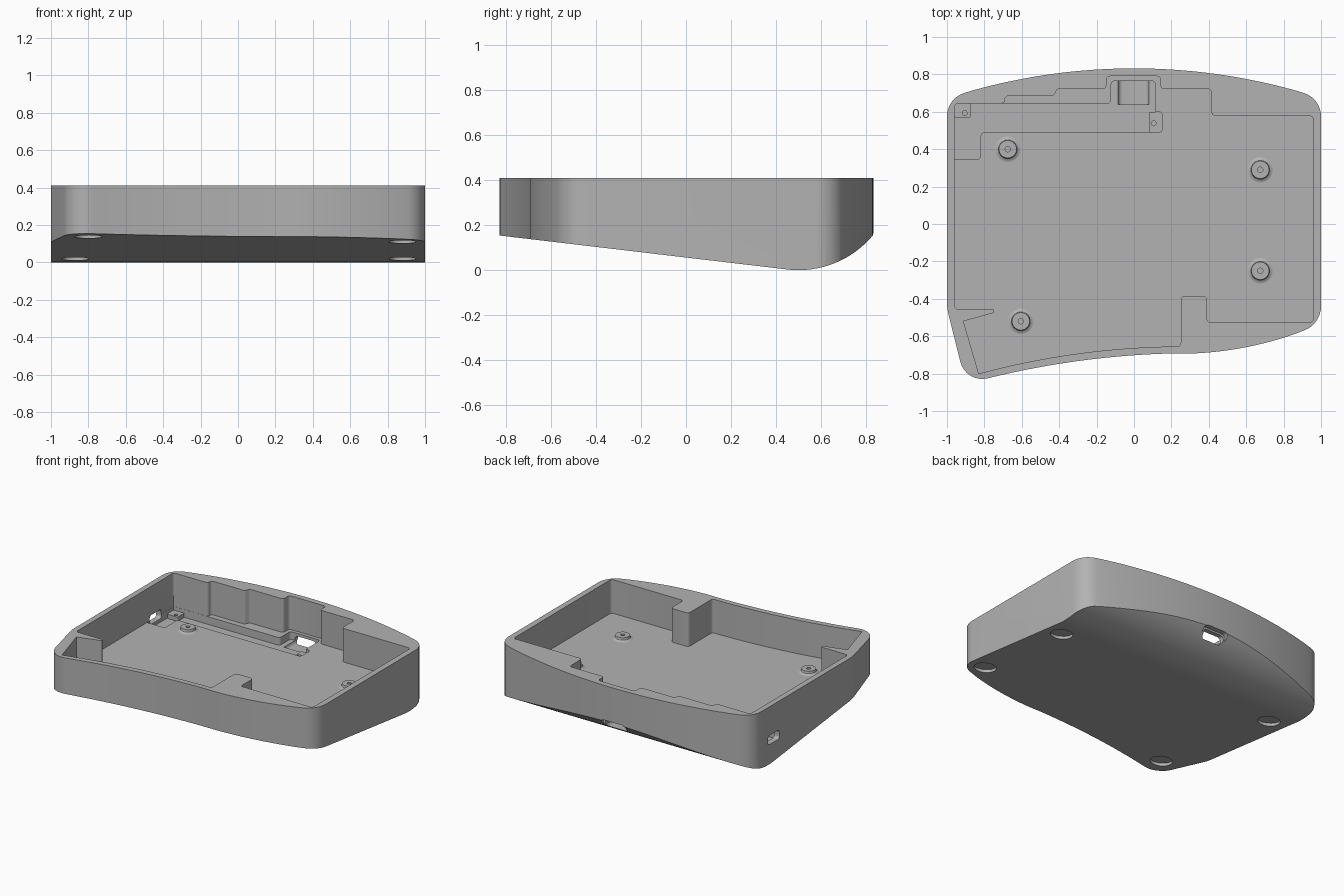
import bpy, bmesh, math
from mathutils import Vector, Matrix

if "Cube" in bpy.data.objects:
    bpy.data.objects.remove(bpy.data.objects["Cube"], do_unlink=True)

TOP, FLOOR, RECESS = 0.41, 0.17, 0.115
SLOPE = -0.118

grey = bpy.data.materials.new("plain grey")
grey.use_nodes = True
grey.diffuse_color = (0.45, 0.45, 0.45, 1)
grey.node_tree.nodes["Principled BSDF"].inputs["Base Color"].default_value = (0.45, 0.45, 0.45, 1)


def arc(a, b, c, n=20):
    """Points on the circle from a through b to c."""
    a, b, c = Vector(a), Vector(b), Vector(c)
    d = 2 * (a.x * (b.y - c.y) + b.x * (c.y - a.y) + c.x * (a.y - b.y))
    aa, bb, cc = a.length_squared, b.length_squared, c.length_squared
    o = Vector(((aa * (b.y - c.y) + bb * (c.y - a.y) + cc * (a.y - b.y)) / d,
                (aa * (c.x - b.x) + bb * (a.x - c.x) + cc * (b.x - a.x)) / d))
    start = math.atan2(*(a - o).yx)
    sweep = math.atan2(*(c - o).yx) - start
    sweep = (sweep + math.pi) % (2 * math.pi) - math.pi
    r = (a - o).length
    return [(o.x + r * math.cos(start + sweep * i / n),
             o.y + r * math.sin(start + sweep * i / n)) for i in range(n + 1)]


def rounded(corners, n=8):
    """Closed outline; each corner is (x, y, radius)."""
    out = []
    for i, (x, y, r) in enumerate(corners):
        p = Vector((x, y))
        u = (Vector(corners[i - 1][:2]) - p)
        v = (Vector(corners[(i + 1) % len(corners)][:2]) - p)
        lim = min(u.length, v.length)
        u.normalize()
        v.normalize()
        half = u.angle(v) / 2
        if r == 0 or half > 1.56:
            out.append((x, y))
            continue
        t = min(r / math.tan(half), lim * 0.95)
        r = t * math.tan(half)
        o = p + (u + v).normalized() * (r / math.sin(half))
        s, e = p + u * t - o, p + v * t - o
        turn = s.angle_signed(e)
        out += [tuple(o + Matrix.Rotation(-turn * k / n, 2) @ s) for k in range(n + 1)]
    return out


def finish(name, bm):
    bmesh.ops.recalc_face_normals(bm, faces=bm.faces)
    mesh = bpy.data.meshes.new(name)
    bm.to_mesh(mesh)
    bm.free()
    mesh.materials.append(grey)
    obj = bpy.data.objects.new(name, mesh)
    bpy.context.collection.objects.link(obj)
    return obj


def prism(name, outline, lo, hi, axes="xyz"):
    """Extrude an outline lying in the first two axes along the third."""
    bm = bmesh.new()
    order = [axes.index(c) for c in "xyz"]
    rings = [[bm.verts.new([(p[0], p[1], h)[k] for k in order]) for p in outline] for h in (lo, hi)]
    bm.faces.new(rings[0])
    bm.faces.new(rings[1])
    n = len(outline)
    for i in range(n):
        j = (i + 1) % n
        bm.faces.new((rings[0][i], rings[0][j], rings[1][j], rings[1][i]))
    return finish(name, bm)


def box(x0, x1, y0, y1, r=0.0):
    return rounded([(x0, y0, r), (x1, y0, r), (x1, y1, r), (x0, y1, r)])


def boolean(target, cutter, operation="DIFFERENCE"):
    mod = target.modifiers.new("cut", "BOOLEAN")
    mod.object, mod.operation, mod.solver = cutter, operation, "EXACT"
    bpy.context.view_layer.objects.active = target
    bpy.ops.object.modifier_apply(modifier=mod.name)
    bpy.data.objects.remove(cutter, do_unlink=True)


def smooth(obj):
    bpy.ops.object.select_all(action="DESELECT")
    obj.select_set(True)
    bpy.context.view_layer.objects.active = obj
    bpy.ops.object.shade_smooth_by_angle(angle=math.radians(30))


def plain(points):
    return [(x, y, 0) for x, y in points]


# Case outline: bowed back, straight sides, wavy front
back = arc((0.87, 0.712), (0, 0.832), (-0.87, 0.712), 32)
front = arc((-0.77, -0.822), (-0.35, -0.74), (0.2, -0.692)) \
    + arc((0.32, -0.692), (0.65, -0.648), (0.86, -0.588))
outline = rounded(plain(back) + [(-1, 0.672, 0.13), (-1, -0.45, 0.3), (-0.9, -0.852, 0.12)]
                  + plain(front) + [(1, -0.535, 0.14), (1, 0.672, 0.13)])
case = prism("case", outline, -0.1, TOP)

# Sloping underside that curls up at the back
curl = [(0.5 + 0.43 * math.sin(t), 0.43 - 0.43 * math.cos(t))
        for t in [-0.117 + i * 1.2 / 24 for i in range(25)]]
side = [(-1, 0.003 - SLOPE * 1.45)] + curl + [(1, 0.6), (-1, 0.6)]
boolean(case, prism("side_cutter", side, -1.2, 1.2, "yzx"), "INTERSECT")

# Main cavity with stepped back wall, front block and corner wedge
inner_front = arc((-0.83, -0.8), (-0.3, -0.693), (0.2, -0.655))
R = 0.02
cavity = rounded([(-0.96, 0.645, R), (-0.96, -0.455, R), (-0.745, -0.455, 0.008), (-0.75, -0.475, 0.008),
                  (-0.912, -0.52, 0)] + plain(inner_front)
                 + [(0.25, -0.655, R), (0.25, -0.385, R), (0.39, -0.385, R), (0.39, -0.527, R),
                    (0.958, -0.527, R), (0.958, 0.578, R), (0.415, 0.578, R), (0.415, 0.722, R),
                    (0.142, 0.722, R), (0.142, 0.79, R), (-0.148, 0.79, R), (-0.148, 0.722, R),
                    (-0.41, 0.722, R), (-0.43, 0.685, R), (-0.69, 0.685, R), (-0.69, 0.645, R)], 5)
boolean(case, prism("cavity_cutter", cavity, FLOOR, 0.6))

# Cable channel sunk in the floor
channel = rounded([(-0.959, 0.345, 0), (-0.82, 0.345, R), (-0.82, 0.49, R), (0.152, 0.49, R),
                   (0.152, 0.6, R), (0.115, 0.6, 0), (0.115, 0.765, R), (-0.122, 0.765, R),
                   (-0.122, 0.644, R), (-0.959, 0.644, 0)], 5)
boolean(case, prism("channel_cutter", channel, RECESS, 0.25))

# Port openings through the back and the side wall
boolean(case, prism("back_port_cutter", box(-0.085, 0.08, 0.092, 0.15, 0.025), 0.64, 0.95, "xzy"))
boolean(case, prism("back_plug_cutter", box(-0.1, 0.095, 0.075, 0.163, 0.03), 0.797, 0.95, "xzy"))
boolean(case, prism("side_port_cutter", box(0.375, 0.505, 0.14, 0.205, 0.02), -1.1, -0.9, "yzx"))

# Round foot recesses square to the sloping underside
tilt = Matrix.Rotation(math.atan(SLOPE), 4, "X")
for x, y in ((-0.8, -0.68), (0.88, -0.45), (-0.87, 0.32), (0.88, 0.32)):
    bm = bmesh.new()
    z = 0.003 + SLOPE * (y - 0.45)
    bmesh.ops.create_cone(bm, cap_ends=True, segments=40, radius1=0.073, radius2=0.073, depth=0.04,
                          matrix=Matrix.Translation((x, y, z)) @ tilt)
    boolean(case, finish("foot_cutter", bm))
smooth(case)


def boss(name, x, y, profile):
    """Turned screw boss."""
    bm = bmesh.new()
    verts = [bm.verts.new((r, 0, z)) for r, z in profile]
    edges = [bm.edges.new(pair) for pair in zip(verts, verts[1:])]
    bmesh.ops.spin(bm, geom=verts + edges, cent=(0, 0, 0), axis=(0, 0, 1),
                   angle=2 * math.pi, steps=32)
    bmesh.ops.remove_doubles(bm, verts=bm.verts, dist=0.0001)
    bmesh.ops.translate(bm, verts=bm.verts, vec=(x, y, FLOOR))
    obj = finish(name, bm)
    smooth(obj)


# Screw bosses with flared feet
flare = [(0.068, 0), (0.057, 0.003), (0.05, 0.01), (0.047, 0.025), (0.014, 0.025), (0.014, 0.004), (0, 0.004)]
for i, (x, y) in enumerate(((-0.675, 0.4), (0.675, 0.29), (0.675, -0.25), (-0.605, -0.52))):
    boss("screw_boss_%d" % (i + 1), x, y, flare)

# Small standoffs in the cable channel
for name, x0, x1, y0, y1, hx, hy in (("left_standoff", -0.96, -0.875, 0.568, 0.646, -0.905, 0.593),
                                     ("right_standoff", 0.08, 0.152, 0.49, 0.6, 0.105, 0.538)):
    block = prism(name, box(x0, x1, y0, y1, 0.008), RECESS - 0.005, 0.145)
    bm = bmesh.new()
    bmesh.ops.create_cone(bm, cap_ends=True, segments=20, radius1=0.013, radius2=0.013, depth=0.04,
                          matrix=Matrix.Translation((hx, hy, 0.145)))
    boolean(block, finish("hole_cutter", bm))
    smooth(block)
